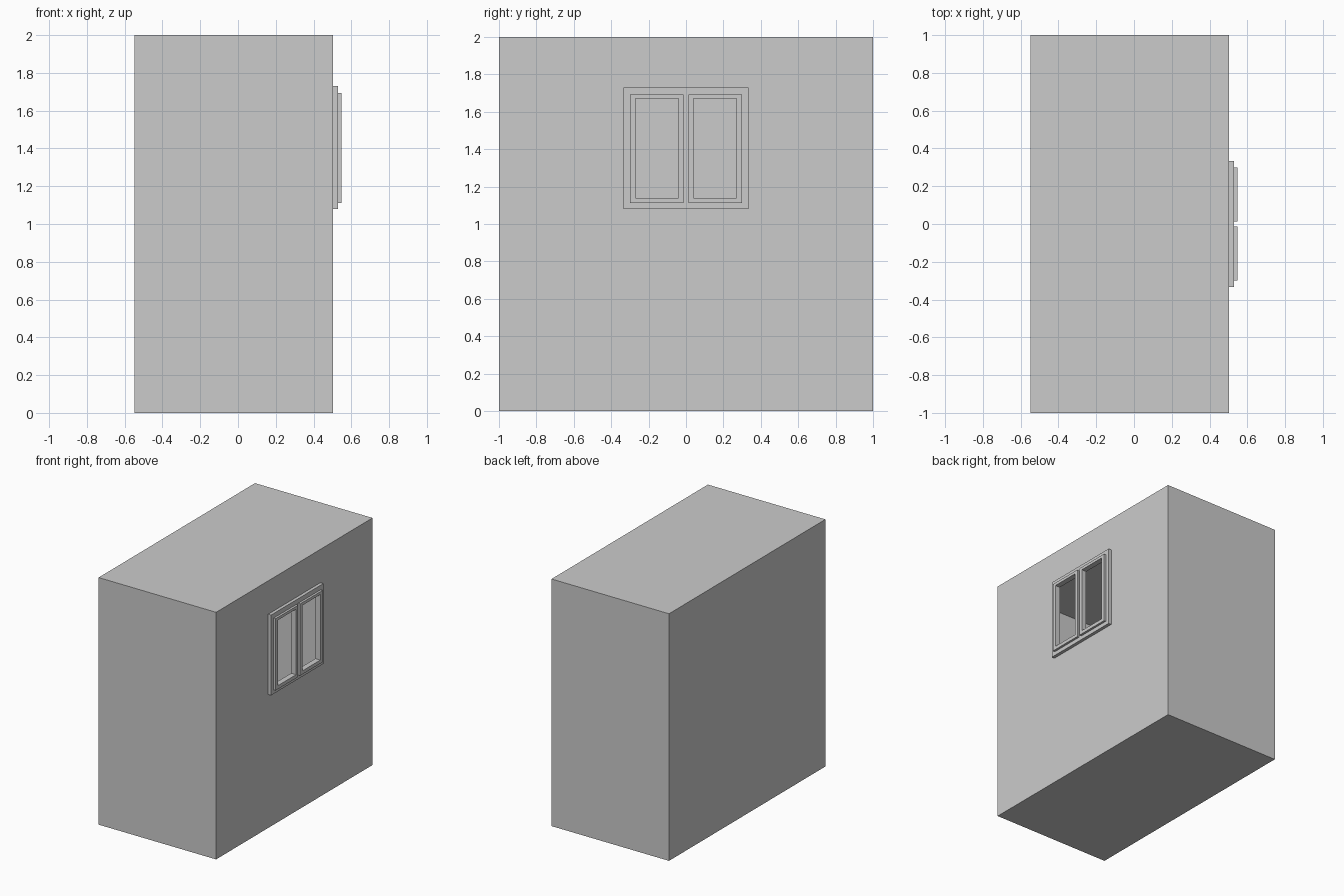
import bpy, bmesh

if "Cube" in bpy.data.objects:
    bpy.data.objects.remove(bpy.data.objects["Cube"])

WALL_X, BACK_X = 0.504, -0.548
FRAME_X, SASH_X = 0.53, 0.548
PANE_Z = (1.14, 1.67)      # clear opening height
SASH_Z = (1.112, 1.693)


def finish(name, bm):
    bmesh.ops.recalc_face_normals(bm, faces=bm.faces)
    mesh = bpy.data.meshes.new(name)
    bm.to_mesh(mesh)
    bm.free()
    obj = bpy.data.objects.new(name, mesh)
    bpy.context.collection.objects.link(obj)
    return obj


def sheet(x, ys, zs, holes):
    """Flat y-z sheet of cells at x, leaving out the (column, row) holes."""
    bm = bmesh.new()
    grid = [[bm.verts.new((x, y, z)) for z in zs] for y in ys]
    for i in range(len(ys) - 1):
        for j in range(len(zs) - 1):
            if (i, j) not in holes:
                bm.faces.new((grid[i][j], grid[i + 1][j],
                              grid[i + 1][j + 1], grid[i][j + 1]))
    return bm


def panel(name, x0, x1, ys, zs, holes):
    """Pierced panel with thickness from x0 to x1."""
    bm = sheet(x0, ys, zs, holes)
    ext = bmesh.ops.extrude_face_region(bm, geom=bm.faces[:], use_keep_orig=True)
    moved = [v for v in ext["geom"] if isinstance(v, bmesh.types.BMVert)]
    bmesh.ops.translate(bm, verts=moved, vec=(x1 - x0, 0, 0))
    return finish(name, bm)


# Hollow room shell: pierced window wall, its rim pulled back and closed
bm = sheet(WALL_X, (-1, -0.30, -0.013, 0.013, 0.30, 1), (0, *SASH_Z, 2),
           {(1, 1), (3, 1)})
rim = [e for e in bm.edges if e.is_boundary and
       any(abs(v.co.y) > 0.99 or v.co.z < 0.01 or v.co.z > 1.99 for v in e.verts)]
ext = bmesh.ops.extrude_edge_only(bm, edges=rim)["geom"]
back = [v for v in ext if isinstance(v, bmesh.types.BMVert)]
bmesh.ops.translate(bm, verts=back, vec=(BACK_X - WALL_X, 0, 0))
bmesh.ops.contextual_create(
    bm, geom=[e for e in ext if isinstance(e, bmesh.types.BMEdge)
              and all(v.co.x < 0 for v in e.verts)])
finish("room_shell", bm)

# Outer window frame with two openings
panel("window_frame", WALL_X, FRAME_X,
      (-0.334, -0.30, -0.013, 0.013, 0.30, 0.334), (1.08, *SASH_Z, 1.73),
      {(1, 1), (3, 1)})

# Two sashes set in the frame and standing proud of it
for side, s in (("left", -1), ("right", 1)):
    ys = sorted(s * y for y in (0.013, 0.04, 0.27, 0.30))
    panel(side + "_sash", WALL_X, SASH_X, ys,
          (SASH_Z[0], *PANE_Z, SASH_Z[1]), {(1, 1)})
